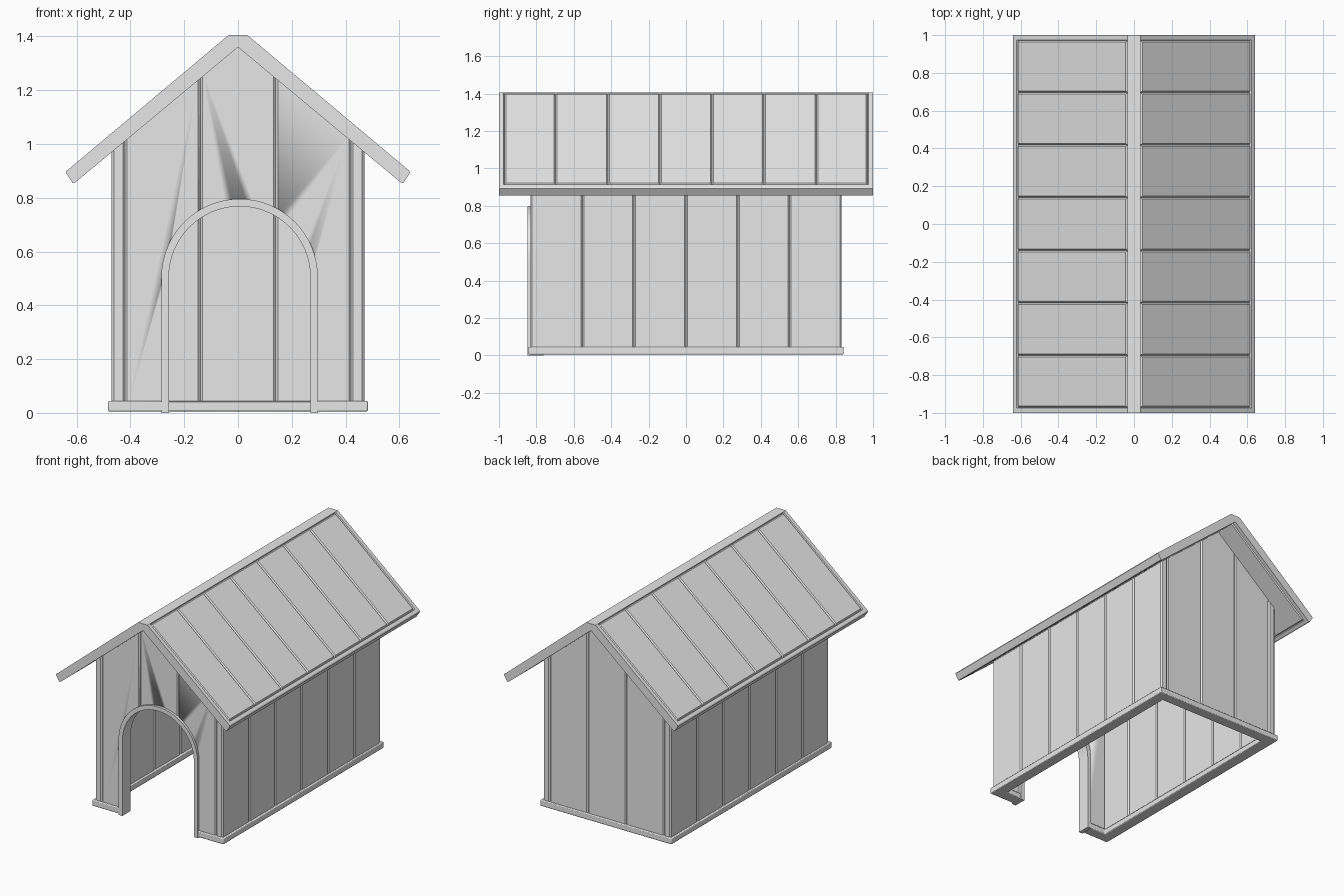
import bpy, bmesh, math
from mathutils import Vector

if "Cube" in bpy.data.objects:
    bpy.data.objects.remove(bpy.data.objects["Cube"])

grey = bpy.data.materials.new("plain_grey")
grey.diffuse_color = (0.8, 0.8, 0.8, 1)
grey.use_nodes = True
grey.node_tree.nodes["Principled BSDF"].inputs["Base Color"].default_value = grey.diffuse_color


def finish(name, bm, bevel=0):
    bmesh.ops.recalc_face_normals(bm, faces=bm.faces)
    mesh = bpy.data.meshes.new(name)
    bm.to_mesh(mesh)
    bm.free()
    mesh.materials.append(grey)
    ob = bpy.data.objects.new(name, mesh)
    bpy.context.collection.objects.link(ob)
    bpy.ops.object.select_all(action='DESELECT')
    ob.select_set(True)
    bpy.context.view_layer.objects.active = ob
    bpy.ops.object.shade_smooth_by_angle(angle=math.radians(30))
    if bevel:
        mod = ob.modifiers.new("soft_edges", 'BEVEL')
        mod.width, mod.segments = bevel, 2
        mod.limit_method, mod.angle_limit = 'ANGLE', math.radians(50)
    return ob


def prism(points, place, stations):
    """Sweep a closed 2D outline through the given stations and cap it."""
    bm = bmesh.new()
    rings = [[bm.verts.new(place(u, v, s)) for u, v in points] for s in stations]
    n = len(points)
    for a, b in zip(rings, rings[1:]):
        for i in range(n):
            j = (i + 1) % n
            bm.faces.new((a[i], a[j], b[j], b[i]))
    bm.faces.new(rings[0])
    bm.faces.new(rings[-1])
    bmesh.ops.recalc_face_normals(bm, faces=bm.faces)
    return bm


def plank_outline(joints, t, c=0.008):
    """Plan of a wall of thickness t with V grooves at the joints, both sides."""
    outer, inner = [(joints[0], t - c)], [(joints[0], c)]
    for a, b in zip(joints, joints[1:]):
        outer += [(a + c, t), (b - c, t), (b, t - c)]
        inner += [(a + c, 0), (b - c, 0), (b, c)]
    return outer + inner[::-1]


def cut_under_roof(bm, side):
    """Trim a wall along one roof slope and close the cut."""
    bmesh.ops.bisect_plane(bm, geom=bm.verts[:] + bm.edges[:] + bm.faces[:],
                           plane_co=(0, 0, 1.373), plane_no=Vector((side * 0.831, 0, 1)).normalized(),
                           clear_outer=True)
    bmesh.ops.holes_fill(bm, edges=[e for e in bm.edges if e.is_boundary], sides=0)


def arch(r, z0, n=32):
    """Points of a round-topped door line from right foot to left foot."""
    arc = [(DOOR_X + r * math.cos(math.pi * i / n), 0.505 + r * math.sin(math.pi * i / n))
           for i in range(n + 1)]
    return [(DOOR_X + r, z0)] + arc + [(DOOR_X - r, z0)]


T = 0.05        # wall thickness
DOOR_X = 0.006

# Side walls, six planks each
side_joints = [-0.832 + 1.664 * i / 6 for i in range(7)]
for side, label in ((-1, "left"), (1, "right")):
    bm = prism(plank_outline(side_joints, T),
               lambda u, v, s: (side * (0.42 + v), u, s), (0.02, 1.3))
    cut_under_roof(bm, side)
    finish(label + "_wall", bm)

# Gable walls, three planks each
gable_joints = [-0.42, -0.14, 0.14, 0.42]
gables = {}
for side, label in ((-1, "front"), (1, "back")):
    bm = prism(plank_outline(gable_joints, T),
               lambda u, v, s: (u, side * (0.782 + v), s), (0.02, 1.5))
    cut_under_roof(bm, -1)
    cut_under_roof(bm, 1)
    gables[label] = finish(label + "_wall", bm)

# Door opening
bm = prism(arch(0.277, -0.1), lambda u, v, s: (u, s, v), (-0.95, -0.7))
cutter = finish("door_cutter", bm)
cutter.hide_render = True
cutter.hide_viewport = True
cut = gables["front"].modifiers.new("door", 'BOOLEAN')
cut.operation, cut.solver, cut.object = 'DIFFERENCE', 'EXACT', cutter

# Door frame
bm = prism(arch(0.291, 0) + arch(0.263, 0)[::-1],
           lambda u, v, s: (u, s, v), (-0.848, -0.762))
finish("door_frame", bm)

# Base trim around the walls, open at the door
X, XI, Y, YI = 0.483, 0.407, 0.843, 0.768
base = [(-0.275, -Y), (-X, -Y), (-X, Y), (X, Y), (X, -Y), (0.285, -Y),
        (0.285, -YI), (XI, -YI), (XI, YI), (-XI, YI), (-XI, -YI), (-0.275, -YI)]
finish("base_trim", prism(base, lambda u, v, s: (u, v, s), (0.005, 0.045)), 0.005)

# Roof: chevron with a flat ridge and chamfered eaves
half = [(0.035, 1.405), (0.622, 0.913), (0.637, 0.901), (0.640, 0.893),
        (0.615, 0.855), (0.607, 0.856), (0.592, 0.868)]
chevron = half + [(0, 1.36)] + [(-x, z) for x, z in half[::-1]]
ys = [-1] + [-0.975 + 1.95 * i / 7 for i in range(8)] + [1]
bm = prism(chevron, lambda u, v, s: (u, s, v), ys)

# Roof planks: sink the panels inside a rim, then raise each plank
panels = [f for f in bm.faces if f.calc_area() > 0.1 and abs(f.normal.z) > 0.5]
bmesh.ops.inset_region(bm, faces=panels, thickness=0.004, depth=-0.01,
                       use_even_offset=True, use_boundary=True)
bmesh.ops.inset_individual(bm, faces=panels, thickness=0.008, depth=0.01,
                           use_even_offset=True)
finish("roof", bm)
